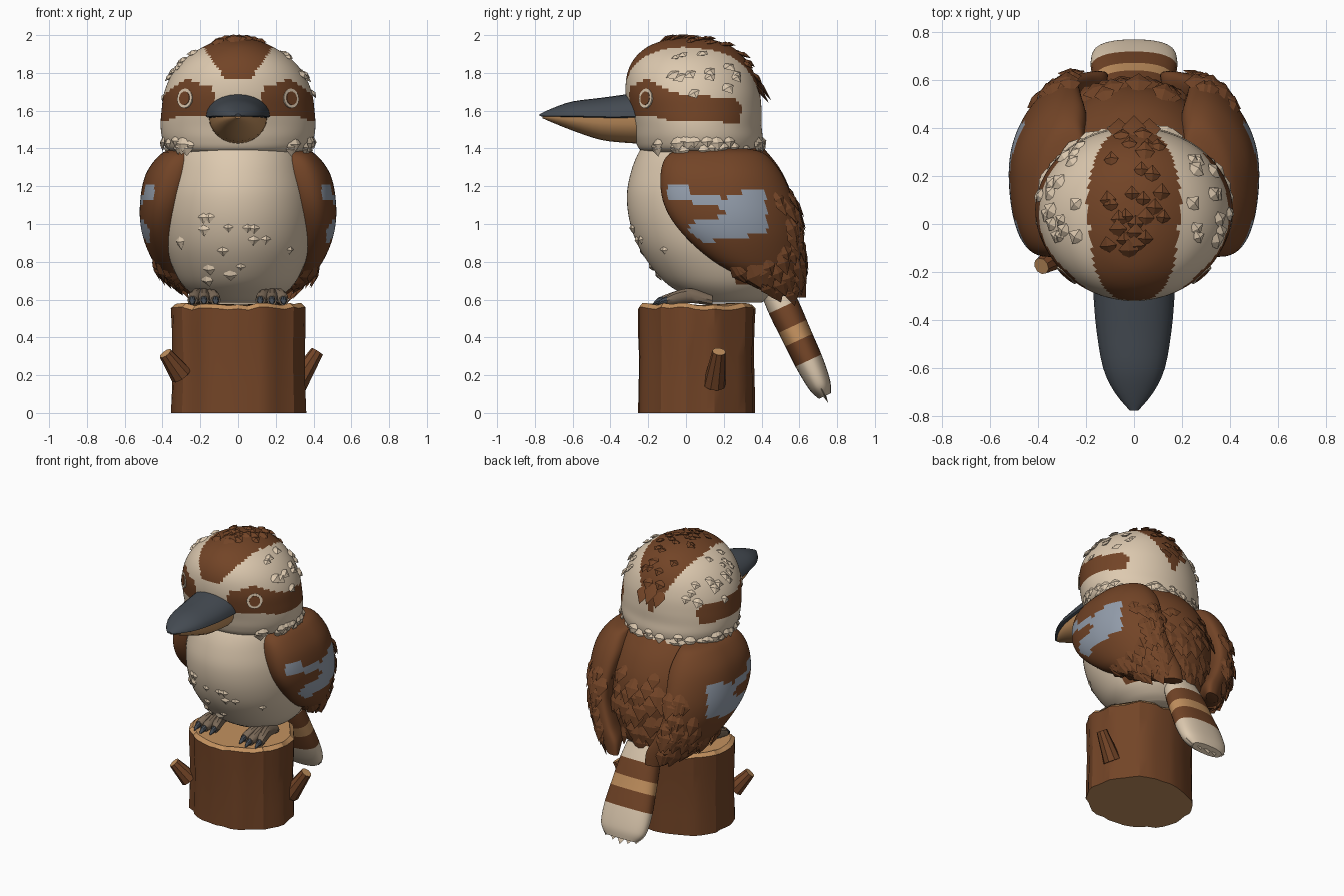
import bpy, bmesh, math, random
from mathutils import Vector

if "Cube" in bpy.data.objects:
    bpy.data.objects.remove(bpy.data.objects["Cube"])

random.seed(4)
X, Y, Z = Vector((1, 0, 0)), Vector((0, 1, 0)), Vector((0, 0, 1))


def material(name, rgb):
    m = bpy.data.materials.new(name)
    m.diffuse_color = [(c / 255) ** 2.2 for c in rgb] + [1]
    m.use_nodes = True
    m.node_tree.nodes["Principled BSDF"].inputs["Base Color"].default_value = m.diffuse_color
    return m


CREAM = material("cream", (220, 200, 174))
BROWN = material("brown", (114, 70, 43))
TAN = material("tan", (194, 144, 95))
SLATE = material("slate", (70, 76, 83))
BLUE = material("blue grey", (146, 156, 170))
FOOT = material("foot grey brown", (122, 105, 88))


def finish(name, bm, mats, angle=35):
    bmesh.ops.recalc_face_normals(bm, faces=bm.faces)
    me = bpy.data.meshes.new(name)
    bm.to_mesh(me)
    bm.free()
    ob = bpy.data.objects.new(name, me)
    bpy.context.collection.objects.link(ob)
    for m in mats:
        me.materials.append(m)
    bpy.ops.object.select_all(action='DESELECT')
    ob.select_set(True)
    bpy.context.view_layer.objects.active = ob
    bpy.ops.object.shade_smooth_by_angle(angle=math.radians(angle))
    return ob


def spline(rows, sub):
    """Catmull-Rom through rows of (x, y, z, half width, half depth)."""
    if sub == 1:
        return rows
    out = []
    for i in range(len(rows) - 1):
        p = [rows[max(0, min(len(rows) - 1, i + k))] for k in (-1, 0, 1, 2)]
        for j in range(sub):
            t = j / sub
            out.append([0.5 * (2 * b + (c - a) * t + (2 * a - 5 * b + 4 * c - d) * t * t
                               + (3 * b - a - 3 * c + d) * t ** 3) for a, b, c, d in zip(*p)])
    return out + [rows[-1]]


def loft(name, rows, mats, rule=None, U=X, V=Y, seg=24, sub=4, power=1, vneg=1, warp=None, angle=35):
    """Skin of elliptical sections; rule(centre, normal) gives the material index."""
    bm = bmesh.new()
    rings = []
    for r, (x, y, z, a, b) in enumerate(spline(rows, sub)):
        ring = []
        for i in range(seg):
            t = 2 * math.pi * i / seg
            c, s = (math.copysign(abs(k) ** power, k) for k in (math.cos(t), math.sin(t)))
            p = Vector((x, y, z)) + U * a * c + V * b * s * (vneg if s < 0 else 1)
            ring.append(bm.verts.new(warp(p, i) if warp else p))
        rings.append(ring)
    for lo, hi in zip(rings, rings[1:]):
        for i in range(seg):
            j = (i + 1) % seg
            bm.faces.new((lo[i], lo[j], hi[j], hi[i]))
    bm.faces.new(rings[0][::-1])
    bm.faces.new(rings[-1])
    bmesh.ops.recalc_face_normals(bm, faces=bm.faces)
    bm.normal_update()
    if rule:
        for f in bm.faces:
            f.material_index = int(rule(f.calc_center_median(), f.normal))
    return finish(name, bm, mats, angle)


def zrow(z, yf, yb, xi, xo):
    return ((xi + xo) / 2, (yf + yb) / 2, z, (xo - xi) / 2, (yb - yf) / 2)


def inside(u, v, poly):
    hit = False
    for (a, b), (c, d) in zip(poly, poly[1:] + poly[:1]):
        if (b > v) != (d > v) and u < (c - a) * (v - b) / (d - b) + a:
            hit = not hit
    return hit


def feather(bm, base, d, n, length, width, mat):
    side = d.cross(n).normalized() * width / 2
    mid = base + d * length * 0.55
    v = [bm.verts.new(p) for p in (base - n * 0.012, mid - side, base + d * length, mid + side,
                                   mid + n * 0.012, mid - n * 0.015)]
    for i in range(4):
        j = (i + 1) % 4
        for f in (bm.faces.new((v[i], v[j], v[4])), bm.faces.new((v[j], v[i], v[5]))):
            f.material_index = mat


def feathers(name, ob, count, where, flow, length, width, lift):
    """Scatter pointed feathers over an object, coloured like the face beneath."""
    bm = bmesh.new()
    faces = [p for p in ob.data.polygons if len(p.vertices) == 4 and where(p.center)]
    for p in random.sample(faces, min(count, len(faces))):
        n = p.normal.copy()
        d = Vector(flow)
        d = ((d - n * d.dot(n)).normalized() + n * lift).normalized()
        k = random.uniform(0.75, 1.15)
        feather(bm, p.center.copy(), d, n, length * k, width * k, p.material_index)
    finish(name, bm, list(ob.data.materials), 20)


# Stump with bark ridges and cut ends
ridge = [random.uniform(0.955, 1.02) for _ in range(40)]
axis = Vector((0, 0.055, 0))


def bark(p, i):
    k = ridge[i] + random.uniform(-0.008, 0.008)
    return Vector((p.x * k, axis.y + (p.y - axis.y) * k, p.z + (ridge[i] - 0.98) * 0.3 * (p.z > 0.5)))


loft("stump", [(0, .055, z, a, a * .875) for z, a in
               ((0, .36), (.14, .357), (.3, .353), (.44, .357), (.55, .36), (.572, .335))],
     [BROWN, TAN], lambda c, n: abs(n.z) > .5, seg=40, sub=1, warp=bark, angle=25)
for name, a, b in (("left_stub", (-.30, -.12, .2), (-.385, -.175, .315)),
                   ("right_stub", (.31, .15, .15), (.42, .175, .325))):
    a, b = Vector(a), Vector(b)
    d = (b - a).normalized()
    u = d.cross(Y).normalized()
    loft(name, [(*a, .06, .06), (*b, .036, .036)], [BROWN, TAN],
         lambda c, n, d=d: n.dot(d) > .9, U=u, V=d.cross(u), seg=9, sub=1)

# Body: cream belly, brown mantle
body = loft("body", [zrow(z, f, b, -w, w) for z, f, b, w in (
    (.585, .08, .40, .16), (.62, .0, .46, .23), (.7, -.12, .53, .31), (.85, -.235, .565, .375),
    (1.0, -.295, .58, .40), (1.15, -.313, .56, .395), (1.28, -.29, .505, .365),
    (1.38, -.25, .43, .33), (1.45, -.2, .36, .28))],
    [CREAM, BROWN], lambda c, n: c.y > .25 and c.z > .68, seg=72, sub=5)
feathers("mantle_feathers", body, 45, lambda c: c.y > .42 and .74 < c.z < 1.25 and abs(c.x) < .3,
         (0, .1, -1), .17, .11, .12)
feathers("belly_feathers", body, 16, lambda c: c.y < -.1 and .72 < c.z < 1.1, (0, 0, -1), .08, .07, .05)

# Wings with blue grey patches
patch = [(-.1, 1.22), (0, 1.22), (.02, 1.17), (.2, 1.14), (.3, 1.17), (.42, 1.17), (.43, .95),
         (.25, .93), (.1, .9), (0, .97), (.05, 1.02), (.2, 1.04), (.22, 1.08), (.1, 1.1), (-.1, 1.14)]
for s, side in ((1, "right"), (-1, "left")):
    def curl(p, i, s=s):
        return Vector((s * (p.x - .8 * max(0, p.y - .2) ** 2), p.y, p.z))
    wing = loft(side + "_wing", [zrow(*r) for r in (
        (1.40, .05, .32, .2, .33), (1.37, -.09, .42, .2, .41), (1.26, -.135, .51, .2, .49),
        (1.1, -.115, .575, .25, .52), (.95, -.02, .605, .28, .51), (.8, .15, .625, .25, .46),
        (.7, .34, .635, .22, .40), (.61, .54, .635, .24, .34))],
        [BROWN, BLUE], lambda c, n: abs(c.x) > .38 and inside(c.y, c.z, patch),
        seg=96, sub=6, power=.85, warp=curl)
    feathers(side + "_wing_feathers", wing, 60,
             lambda c: abs(c.x) > .25 and ((c.y > .45 and c.z < 1.2) or (c.y > .2 and c.z < .84)) and c.z > .7,
             (0, .45, -1), .16, .09, .08)

# Tail with bands
root, tip = Vector((0, .47, .66)), Vector((0, .735, .09))
down = (tip - root).normalized()
bands = ((.16, 0), (.34, 1), (.47, 2), (.66, 1), (2, 0))
tail_rows = [(*(root + (tip - root) * t), a, b) for t, a, b in (
    (0, .12, .08), (.2, .145, .085), (.45, .165, .08), (.7, .18, .075), (.9, .17, .06), (1, .12, .035))]
loft("tail", tail_rows, [CREAM, BROWN, TAN],
     lambda c, n: next(m for t, m in bands if (c - root).dot(down) / (tip - root).length < t),
     U=X, V=down.cross(X), seg=32, sub=8, power=.85)
bm = bmesh.new()
for i in range(5):
    x = (i - 2) * .06
    feather(bm, tip + X * x - down * .1, down, down.cross(X) * -1, .14 - abs(x) * .25, .09, 0)
finish("tail_tip_feathers", bm, [CREAM])

# Head: brown crown wedge and eye stripes on cream
stripe = [(-.4, 1.73), (-.27, 1.74), (-.2, 1.77), (-.1, 1.71), (0, 1.68), (.25, 1.67), (.3, 1.62),
          (.28, 1.53), (.1, 1.55), (-.1, 1.55), (-.2, 1.575), (-.4, 1.575)]


def head_colour(c, n):
    limit = .06 + .7 * (c.z - 1.76) if c.y < 0 else .55 * (c.z - 1.57)
    crown = abs(c.x) < limit and (c.z > 1.76 or c.y > 0)
    return crown or (abs(c.x) > .13 and inside(c.y, c.z, stripe))


head = loft("head", [zrow(z, f, b, -w, w) for z, f, b, w in (
    (1.37, -.19, .34, .3), (1.395, -.245, .39, .37), (1.45, -.27, .405, .40), (1.52, -.285, .40, .41),
    (1.6, -.305, .40, .405), (1.7, -.32, .39, .39), (1.8, -.31, .36, .345), (1.88, -.27, .31, .275),
    (1.94, -.2, .24, .18), (1.973, -.11, .15, .1), (1.984, -.03, .07, .035))],
    [CREAM, BROWN], head_colour, seg=120, sub=6)
feathers("collar_feathers", head, 60, lambda c: 1.43 < c.z < 1.48 and (c.y > -.2), (0, .1, -1), .085, .08, .14)
feathers("crown_feathers", head, 26, lambda c: c.z > 1.82 and abs(c.x) < .13 and c.y > -.2,
         (0, 1, -.3), .1, .08, .1)
feathers("cheek_feathers", head, 30, lambda c: abs(c.x) > .2 and c.y > -.1 and c.z > 1.7, (0, .5, -1), .08, .07, .12)
bm = bmesh.new()
for x, y, z, l in ((0, .25, 1.91, .22), (.07, .27, 1.87, .2), (-.07, .27, 1.87, .2), (0, .34, 1.82, .2),
                   (.06, .345, 1.78, .17), (-.06, .345, 1.78, .17), (0, -.14, 1.965, .1)):
    d = Vector((x * .3, .5, -.75 if y > 0 else .2)).normalized()
    feather(bm, Vector((x, y, z)), d, X.cross(d), l, .1, 0)
finish("crest_feathers", bm, [BROWN])

# Eyes: pale ring around a brown disc
for s, side in ((1, "right"), (-1, "left")):
    n = Vector((s * 1.77, -2, .3)).normalized()
    u = n.cross(Z).normalized()
    p = Vector((s * .28, -.212, 1.665))
    for part, r, h, m in (("eye_ring", .052, .005, CREAM), ("eye", .036, .008, BROWN)):
        loft(side + "_" + part, [(*(p - n * .004), r, r), (*(p + n * h), r, r)], [m],
             U=u, V=n.cross(u), seg=20, sub=1)

# Beak halves
loft("upper_beak", [(0, y, z, a, b) for y, z, a, b in (
    (-.24, 1.57, .17, .125), (-.32, 1.568, .167, .118), (-.45, 1.568, .155, .1), (-.6, 1.572, .128, .077),
    (-.7, 1.572, .08, .044), (-.775, 1.572, .018, .01))],
    [SLATE], U=X, V=Z, seg=24, sub=3, vneg=.12)
loft("lower_beak", [(0, y, z, a, b) for y, z, a, b in (
    (-.22, 1.565, .155, .14), (-.32, 1.565, .152, .135), (-.45, 1.565, .138, .12), (-.58, 1.567, .11, .08),
    (-.69, 1.57, .065, .04), (-.76, 1.57, .015, .01))],
    [TAN], U=X, V=-Z, seg=24, sub=3, vneg=.1)

# Feet: three toes with claws, and a heel
for s, side in ((1, "right"), (-1, "left")):
    for k in (-1, 0, 1):
        x = s * .18
        tx = x + k * .062
        reach = -.1 - .025 * (k == 0)
        loft(f"{side}_toe_{k + 2}", [(x + k * .02, .14, .595, .03, .03), (x + k * .03, .03, .62, .038, .04),
             (x + k * .05, -.05, .61, .034, .038), (tx, reach, .595, .026, .026)], [FOOT], U=X, V=Z, seg=10, sub=3)
        loft(f"{side}_claw_{k + 2}", [(tx, reach + .02, .6, .02, .024), (tx, reach - .025, .592, .015, .017),
             (tx, reach - .05, .575, .004, .004)], [SLATE], U=X, V=Z, seg=8, sub=2)
